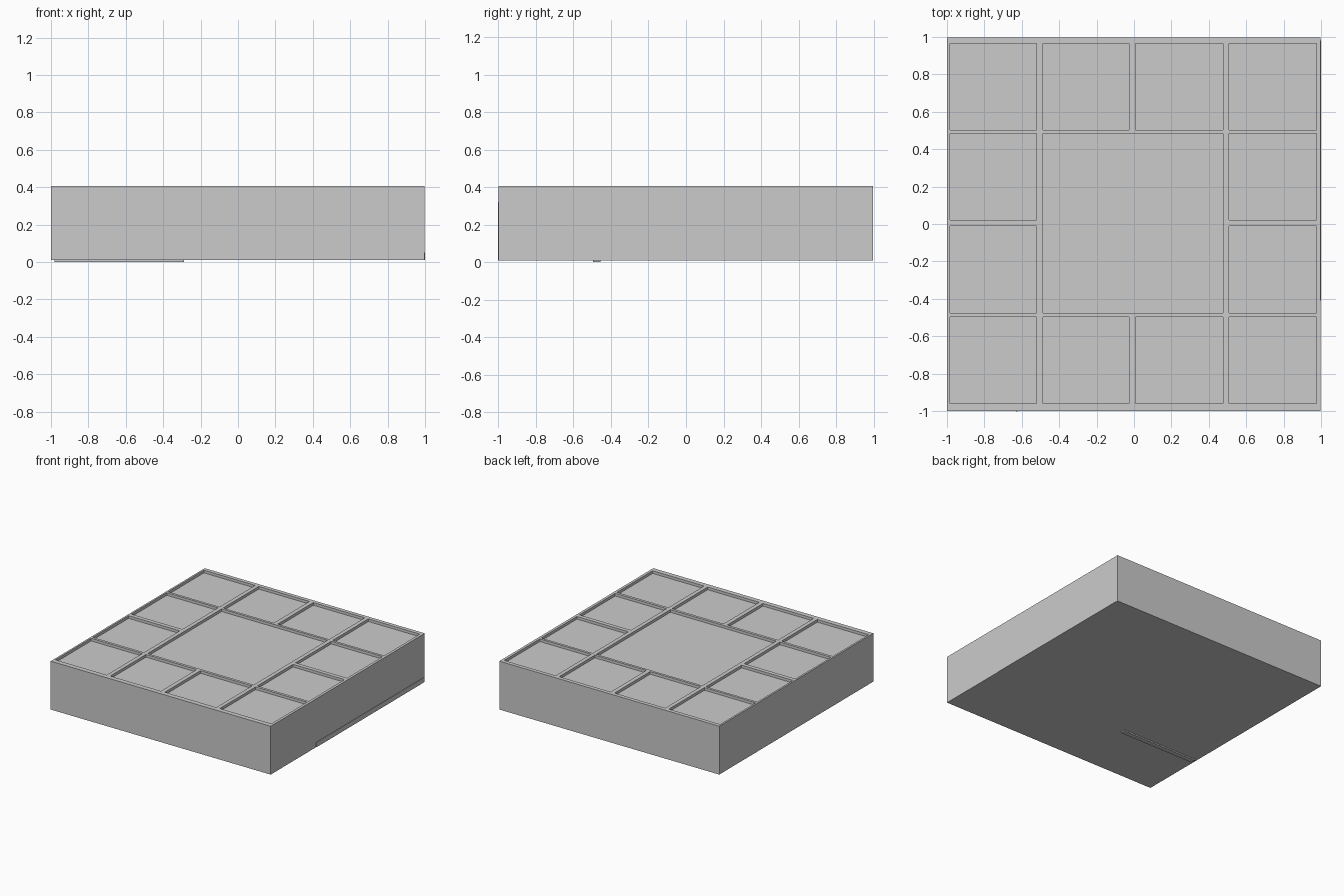
import bpy, bmesh
from mathutils import Matrix, Vector

if "Cube" in bpy.data.objects:
    bpy.data.objects.remove(bpy.data.objects["Cube"])


def boxes(name, spans):
    """One mesh object made of axis-aligned boxes given as (x0, x1, y0, y1, z0, z1)."""
    bm = bmesh.new()
    for x0, x1, y0, y1, z0, z1 in spans:
        mid = Vector(((x0 + x1) / 2, (y0 + y1) / 2, (z0 + z1) / 2))
        size = Matrix.Diagonal((x1 - x0, y1 - y0, z1 - z0, 1))
        bmesh.ops.create_cube(bm, size=1, matrix=Matrix.Translation(mid) @ size)
    mesh = bpy.data.meshes.new(name)
    bm.to_mesh(mesh)
    bm.free()
    obj = bpy.data.objects.new(name, mesh)
    bpy.context.collection.objects.link(obj)
    return obj


BASE, TOP, DEPTH = 0.01, 0.407, 0.022
cols = [(-0.985, -0.52), (-0.487, -0.027), (0.008, 0.475), (0.508, 0.975)]
rows = [(-0.96, -0.497), (-0.475, -0.012), (0.022, 0.483), (0.503, 0.965)]

# Main block
body = boxes("tray_block", [(-1, 0.997, -1, 0.997, BASE, TOP)])

# Shallow pockets: a ring of twelve small ones around a large square
pockets = [(*cols[i], *rows[j]) for i in range(4) for j in range(4)
           if i in (0, 3) or j in (0, 3)]
pockets.append((cols[1][0], cols[2][1], rows[1][0], rows[2][1]))
cutter = boxes("pocket_cutter", [(*p, TOP - DEPTH, TOP + 0.1) for p in pockets])

cut = body.modifiers.new("pockets", 'BOOLEAN')
cut.operation = 'DIFFERENCE'
cut.solver = 'EXACT'
cut.object = cutter
bpy.context.view_layer.objects.active = body
bpy.ops.object.modifier_apply(modifier=cut.name)
bpy.data.objects.remove(cutter)

# Thin strips on the underside, right side and front
boxes("underside_strip", [(-0.98, -0.29, -0.495, -0.455, 0.0, BASE + 0.005)])
boxes("right_strip", [(0.99, 1.0, -0.41, 0.98, BASE, 0.05)])
boxes("front_seam", [(-0.63, -0.624, -1.002, -0.99, BASE, 0.32)])
